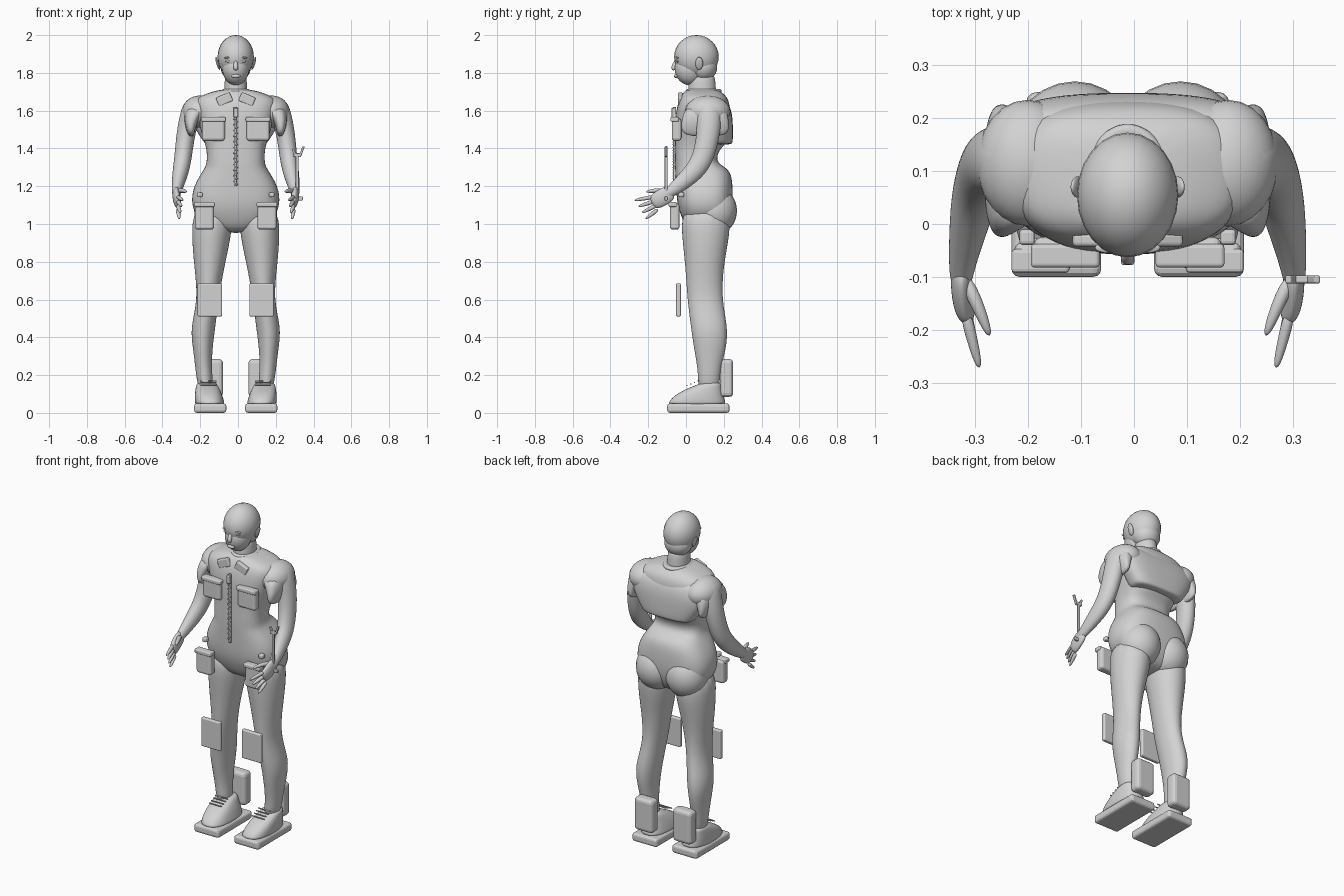
import bpy, bmesh, math
from mathutils import Vector, Matrix

old = bpy.data.objects.get("Cube")
if old:
    bpy.data.objects.remove(old, do_unlink=True)

GREY = (0.65, 0.65, 0.65, 1)
mat = bpy.data.materials.new("plain grey")
mat.use_nodes = True
mat.diffuse_color = GREY
mat.node_tree.nodes["Principled BSDF"].inputs["Base Color"].default_value = GREY

CENTRE = -0.012      # the body's own centre line in x
SIDES = {"left": 1, "right": -1}


def finish(name, bm, smooth=True, subsurf=0, bevel=0):
    bmesh.ops.recalc_face_normals(bm, faces=bm.faces)
    mesh = bpy.data.meshes.new(name)
    bm.to_mesh(mesh)
    bm.free()
    mesh.materials.append(mat)
    for polygon in mesh.polygons:
        polygon.use_smooth = smooth
    ob = bpy.data.objects.new(name, mesh)
    bpy.context.scene.collection.objects.link(ob)
    if bevel:
        modifier = ob.modifiers.new("rounded edges", "BEVEL")
        modifier.width, modifier.segments = bevel, 3
    if subsurf:
        modifier = ob.modifiers.new("smooth skin", "SUBSURF")
        modifier.levels = modifier.render_levels = subsurf


def skin(name, rings, power=2, count=16):
    """Join rings of (centre, u axis, v axis) into a capped skin."""
    bm = bmesh.new()
    loops = []
    for centre, u, v in rings:
        loop = []
        for i in range(count):
            angle = math.tau * (i + 0.5) / count
            across, along = (math.copysign(abs(t) ** (2 / power), t)
                             for t in (math.cos(angle), math.sin(angle)))
            loop.append(bm.verts.new(centre + u * across + v * along))
        loops.append(loop)
    for low, high in zip(loops, loops[1:]):
        for i in range(count):
            j = (i + 1) % count
            bm.faces.new((low[i], low[j], high[j], high[i]))
    bm.faces.new(loops[0])
    bm.faces.new(loops[-1])
    finish(name, bm, subsurf=2)


def loft(name, rows, side=1, power=2):
    """Level rings; each row is height, centre x, half width, front y, back y."""
    rings = []
    for z, x, half_width, front, back in rows:
        centre = Vector((CENTRE + side * x, (front + back) / 2, z))
        rings.append((centre, Vector((half_width, 0, 0)), Vector((0, (back - front) / 2, 0))))
    skin(name, rings, power)


def limb(name, rows, side=1, depth=1, count=16):
    """Rings square to a path; each row is x, y, z, radius."""
    points = [Vector((CENTRE + side * x, y, z)) for x, y, z, radius in rows]
    rings = []
    for i, point in enumerate(points):
        tangent = (points[min(i + 1, len(points) - 1)] - points[max(i - 1, 0)]).normalized()
        u = Vector((1, 0, 0))
        u = (u - tangent * u.dot(tangent)).normalized()
        radius = rows[i][-1]
        rings.append((point, u * radius, tangent.cross(u) * radius * depth))
    skin(name, rings, count=count)


def placement(loc, size, side, tilt):
    return (Matrix.Translation((CENTRE + side * loc[0], loc[1], loc[2]))
            @ Matrix.Rotation(side * tilt, 4, "Y") @ Matrix.Diagonal((*size, 1)))


def box(name, loc, size, side=1, tilt=0):
    bm = bmesh.new()
    bmesh.ops.create_cube(bm, size=1)
    bm.transform(placement(loc, size, side, tilt))
    finish(name, bm, smooth=False, bevel=min(size) * 0.3)


def ball(name, loc, size, side=1, tilt=0):
    bm = bmesh.new()
    bmesh.ops.create_uvsphere(bm, u_segments=24, v_segments=16, radius=1)
    bm.transform(placement(loc, size, side, tilt))
    finish(name, bm)


# Head and neck
ball("skull", (0, 0.055, 1.885), (0.096, 0.118, 0.115))
ball("jaw", (0, 0.02, 1.825), (0.072, 0.08, 0.09))
ball("skull_base", (0, 0.09, 1.83), (0.08, 0.075, 0.075))
limb("neck", [(0, 0.085, 1.66, 0.07), (0, 0.085, 1.72, 0.06), (0, 0.085, 1.82, 0.06)], depth=1.2)
limb("nose", [(0, -0.05, 1.87, 0.008), (0, -0.07, 1.825, 0.015), (0, -0.06, 1.815, 0.01)])
ball("mouth", (0, -0.053, 1.783), (0.025, 0.01, 0.01))

# Jumpsuit body, with the waist drawn in behind
loft("torso", [
    (1.715, 0, 0.08, 0, 0.17), (1.69, 0, 0.16, -0.02, 0.2), (1.66, 0, 0.23, -0.04, 0.23),
    (1.58, 0, 0.215, -0.06, 0.24), (1.44, 0, 0.17, -0.06, 0.235), (1.39, 0, 0.155, -0.06, 0.17),
    (1.32, 0, 0.155, -0.06, 0.16), (1.29, 0, 0.17, -0.06, 0.24), (1.2, 0, 0.23, -0.055, 0.25),
    (1.1, 0, 0.242, -0.05, 0.25), (1.02, 0, 0.2, -0.02, 0.23), (0.95, 0, 0.07, 0.02, 0.18)],
    power=2.8)
loft("jacket_back", [
    (1.67, 0, 0.22, 0.08, 0.21), (1.6, 0, 0.26, 0.08, 0.245), (1.52, 0, 0.23, 0.1, 0.25),
    (1.43, 0, 0.17, 0.1, 0.25), (1.42, 0, 0.16, 0.12, 0.24)], power=3)
loft("collar", [(1.68, 0, 0.1, -0.02, 0.2), (1.72, 0, 0.07, 0, 0.19),
                (1.71, 0, 0.06, 0.02, 0.17)])

# Zip with staggered teeth
box("zip_tape", (0, -0.06, 1.41), (0.015, 0.015, 0.42))
for i in range(28):
    stagger = 0.004 * (-1) ** i
    box("zip_tooth", (stagger, -0.067, 1.21 + i * 0.015), (0.015, 0.007, 0.007))
box("zip_pull", (0, -0.07, 1.59), (0.025, 0.015, 0.05))

for tag, s in SIDES.items():
    # Face details
    ball(f"{tag}_eye", (0.037, -0.043, 1.862), (0.018, 0.01, 0.007), s)
    ball(f"{tag}_brow", (0.037, -0.045, 1.882), (0.025, 0.01, 0.005), s, tilt=0.1)
    ball(f"{tag}_ear", (0.095, 0.07, 1.85), (0.008, 0.02, 0.035), s, tilt=0.3)

    # Collar flaps and pockets; each pocket has a wider flap over its top
    box(f"{tag}_collar_flap", (0.06, -0.03, 1.66), (0.08, 0.025, 0.05), s, tilt=0.4)
    for pocket, x, y, z, width, height in (("chest", 0.118, -0.05, 1.5, 0.12, 0.12),
                                           ("hip", 0.165, -0.06, 1.04, 0.1, 0.14)):
        box(f"{tag}_{pocket}_pocket", (x, y, z), (width, 0.05, height), s)
        box(f"{tag}_{pocket}_flap", (x, y - 0.01, z + height * 0.45),
            (width + 0.01, 0.045, 0.025), s)
    box(f"{tag}_belt_tab", (0.19, -0.025, 1.155), (0.03, 0.03, 0.025), s)

    # Buttock and leg
    ball(f"{tag}_buttock", (0.1, 0.15, 1.07), (0.12, 0.12, 0.13), s)
    loft(f"{tag}_leg", [
        (1.1, 0.12, 0.11, -0.03, 0.24), (0.94, 0.128, 0.108, -0.025, 0.235),
        (0.78, 0.14, 0.082, -0.005, 0.2), (0.6, 0.145, 0.055, 0.005, 0.19),
        (0.45, 0.175, 0.068, 0.025, 0.225), (0.34, 0.175, 0.052, 0.04, 0.215),
        (0.22, 0.17, 0.043, 0.065, 0.18), (0.1, 0.155, 0.042, 0.06, 0.18)], s)
    box(f"{tag}_knee_pad", (0.137, -0.04, 0.598), (0.13, 0.025, 0.175), s)

    # Shoe narrows upward and slopes back from the toe
    box(f"{tag}_sole", (0.135, 0.065, 0.025), (0.17, 0.33, 0.05), s)
    levels = [i / 5 for i in range(6)]
    loft(f"{tag}_shoe", [
        (0.035 + 0.13 * t, 0.135 + 0.02 * t, 0.08 - 0.03 * t ** 2,
         0.2 * t ** 2 - 0.1, 0.215 - 0.03 * t) for t in levels], s, power=2.5)
    for i in range(4):
        box(f"{tag}_lace", (0.145, 0.005 + 0.02 * i, 0.145 + 0.008 * i), (0.085, 0.006, 0.006), s)
    box(f"{tag}_heel_pack", (0.13, 0.215, 0.185), (0.125, 0.07, 0.2), s)

    # Rounded shoulder, open sleeve and bare arm
    ball(f"{tag}_shoulder", (0.19, 0.115, 1.595), (0.095, 0.12, 0.085), s)
    loft(f"{tag}_sleeve", [
        (1.63, 0.2, 0.06, 0, 0.21), (1.57, 0.23, 0.045, -0.02, 0.225),
        (1.52, 0.24, 0.03, -0.03, 0.23), (1.46, 0.235, 0.015, -0.02, 0.225)], s, power=3)
    limb(f"{tag}_arm", [
        (0.19, 0.12, 1.65, 0.04), (0.225, 0.12, 1.62, 0.06), (0.245, 0.12, 1.56, 0.055),
        (0.265, 0.12, 1.48, 0.05), (0.28, 0.09, 1.34, 0.047), (0.295, 0.03, 1.26, 0.043),
        (0.315, -0.08, 1.17, 0.025), (0.315, -0.12, 1.15, 0.02)], s, depth=1.25)
    limb(f"{tag}_palm", [(0.315, -0.07, 1.175, 0.017), (0.315, -0.11, 1.15, 0.022),
                         (0.31, -0.16, 1.12, 0.02), (0.3, -0.18, 1.11, 0.014)], s, depth=2.2)

    # Fingers fan out forward and down
    for i, finger in enumerate(("index", "middle", "ring", "little")):
        base = Vector((0.308, -0.165 + 0.006 * i, 1.145 - 0.022 * i))
        tip = Vector((0.28 + 0.006 * i, -0.275 + 0.02 * i, 1.125 - 0.033 * i))
        limb(f"{tag}_{finger}_finger", [
            (*base.lerp(tip, t), 0.013 - 0.006 * t * t) for t in (0, 0.5, 1)], s, count=8)
    limb(f"{tag}_thumb", [(0.31, -0.1, 1.17, 0.015), (0.285, -0.15, 1.18, 0.014),
                          (0.26, -0.215, 1.17, 0.008)], s, count=8)

# Spanner held upright in the left hand
box("spanner_handle", (0.325, -0.105, 1.25), (0.015, 0.015, 0.23))
box("spanner_neck", (0.325, -0.105, 1.365), (0.04, 0.015, 0.02))
box("spanner_long_jaw", (0.35, -0.105, 1.385), (0.012, 0.015, 0.055), tilt=0.35)
box("spanner_short_jaw", (0.31, -0.105, 1.38), (0.012, 0.015, 0.035), tilt=-0.4)
box("spanner_end", (0.325, -0.105, 1.135), (0.06, 0.015, 0.02))
